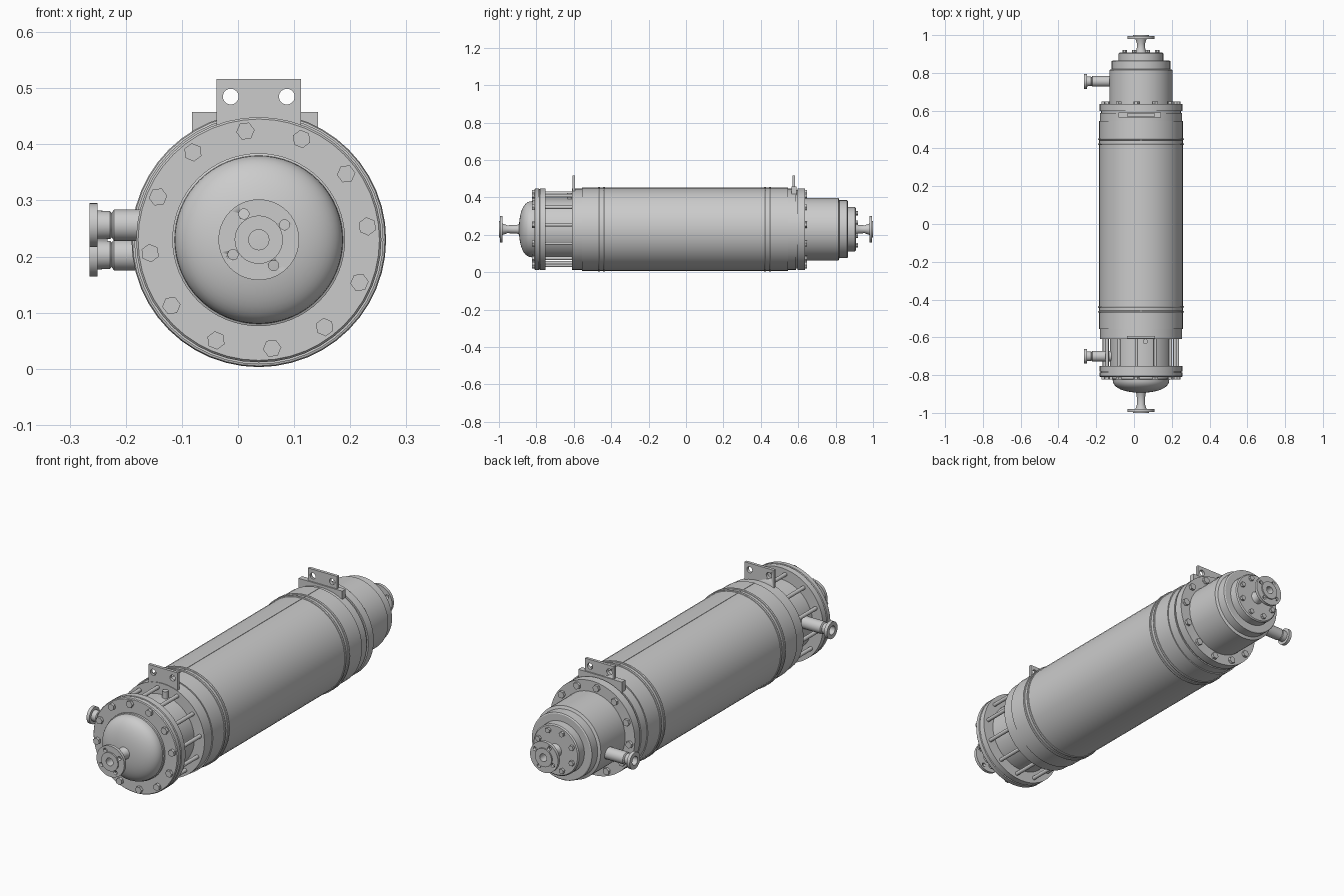
import bpy, bmesh
from math import sin, cos, pi, radians
from mathutils import Matrix, Vector

if "Cube" in bpy.data.objects:
    bpy.data.objects.remove(bpy.data.objects["Cube"])

CX, CZ = 0.037, 0.23          # main axis, running along y


def finish(name, bm, angle=30):
    bmesh.ops.recalc_face_normals(bm, faces=bm.faces)
    me = bpy.data.meshes.new(name)
    bm.to_mesh(me)
    bm.free()
    ob = bpy.data.objects.new(name, me)
    bpy.context.collection.objects.link(ob)
    bpy.ops.object.select_all(action='DESELECT')
    ob.select_set(True)
    bpy.context.view_layer.objects.active = ob
    bpy.ops.object.shade_smooth_by_angle(angle=radians(angle))
    return ob


def lathe(name, pts, segs=48, axis='Y', centre=(CX, 0, CZ), closed=False):
    """Revolve (radius, position) points about an axis; closed makes a tube."""
    bm = bmesh.new()
    rings = []
    for r, p in pts:
        ring = []
        for i in range(segs if r > 0 else 1):
            a = 2 * pi * i / segs
            u, v = r * cos(a), r * sin(a)
            co = {'Y': (u, p, v), 'X': (p, u, v), 'Z': (u, v, p)}[axis]
            ring.append(bm.verts.new(Vector(co) + Vector(centre)))
        rings.append(ring)
    pairs = list(zip(rings, rings[1:])) + ([(rings[-1], rings[0])] if closed else [])
    for a, b in pairs:
        for i in range(segs):
            j = (i + 1) % segs
            if len(a) == 1:
                bm.faces.new((a[0], b[j], b[i]))
            elif len(b) == 1:
                bm.faces.new((a[i], a[j], b[0]))
            else:
                bm.faces.new((a[i], a[j], b[j], b[i]))
    return finish(name, bm)


def studs(name, count, start, ring, radius, y0, y1, segs=6):
    """Ring of small prisms along y, used for bolts, rods and hole cutters."""
    bm = bmesh.new()
    for i in range(count):
        a = radians(start) + 2 * pi * i / count
        m = (Matrix.Translation((CX + ring * cos(a), (y0 + y1) / 2, CZ + ring * sin(a)))
             @ Matrix.Rotation(a, 4, 'Y').inverted() @ Matrix.Rotation(pi / 2, 4, 'X'))
        bmesh.ops.create_cone(bm, cap_ends=True, segments=segs, radius1=radius,
                              radius2=radius, depth=abs(y1 - y0), matrix=m)
    return finish(name, bm, 35)


def box(name, x0, x1, y0, y1, z0, z1):
    bm = bmesh.new()
    m = (Matrix.Translation(((x0 + x1) / 2, (y0 + y1) / 2, (z0 + z1) / 2))
         @ Matrix.Diagonal((x1 - x0, y1 - y0, z1 - z0, 1)))
    bmesh.ops.create_cube(bm, size=1, matrix=m)
    return finish(name, bm)


def cut(ob, cutter):
    mod = ob.modifiers.new("holes", 'BOOLEAN')
    mod.operation, mod.solver, mod.object = 'DIFFERENCE', 'EXACT', cutter
    bpy.context.view_layer.objects.active = ob
    bpy.ops.object.modifier_apply(modifier=mod.name)
    bpy.data.objects.remove(cutter, do_unlink=True)


# main shell with end collars
lathe("shell", [(0, -0.61), (0.217, -0.61), (0.217, -0.555), (0.222, -0.555),
                (0.222, 0.545), (0.217, 0.545), (0.217, 0.587), (0.211, 0.587),
                (0.211, 0.60), (0, 0.60)])
# paired bands around the shell
for end, yc in (("front", -0.452), ("rear", 0.436)):
    for k, d in enumerate((-0.013, 0.013)):
        y = yc + d
        lathe(f"{end}_band_{k + 1}", [(0.219, y - 0.007), (0.225, y - 0.005), (0.227, y),
                                      (0.225, y + 0.005), (0.219, y + 0.007)], closed=True)
# lengthwise seam on top
box("shell_seam", CX - 0.003, CX + 0.003, -0.555, 0.545, 0.44, 0.4535)

# front section: core, flange, tie rods, bolts
lathe("front_core", [(0, -0.77), (0.165, -0.77), (0.165, -0.60), (0, -0.60)])
lathe("front_flange", [(0, -0.81), (0.215, -0.81), (0.2185, -0.806), (0.2185, -0.787),
                       (0.214, -0.785), (0.214, -0.782), (0.2185, -0.78),
                       (0.2185, -0.752), (0, -0.752)])
studs("tie_rods", 12, 7, 0.195, 0.009, -0.76, -0.60, 16)
studs("front_bolts", 12, 7, 0.195, 0.0165, -0.823, -0.808)

# domed front cover with a small lip
dome = [(0, -0.893)]
for i in range(1, 15):
    t = i / 14 * pi / 2
    dome.append((0.15 * sin(t) ** 0.9, -0.822 - 0.071 * cos(t) ** 0.85 if i < 14 else -0.822))
lathe("front_dome", dome + [(0.154, -0.82), (0.154, -0.808), (0, -0.808)], 64)

# rear section: flange, drum, stepped head, bolts
lathe("rear_flange", [(0, 0.597), (0.2185, 0.597), (0.2185, 0.636), (0, 0.636)])
studs("rear_flange_bolts", 12, 7, 0.195, 0.0165, 0.634, 0.648)
lathe("rear_drum", [(0, 0.63), (0.168, 0.63), (0.168, 0.815), (0.155, 0.82),
                    (0.155, 0.862), (0.15, 0.865), (0, 0.865)])
lathe("rear_cap", [(0, 0.86), (0.118, 0.86), (0.118, 0.903), (0.113, 0.908), (0, 0.908)])
studs("rear_cap_bolts", 8, 22.5, 0.093, 0.0125, 0.906, 0.92)

# axial pipes with drilled flanges, front and rear
for name, s, root in (("front", -1, 0.88), ("rear", 1, 0.90)):
    pts = [(0.018, root), (0.034, root), (0.023, root + 0.022), (0.021, 0.955),
           (0.03, 0.98), (0.072, 0.98), (0.072, 0.994), (0.043, 0.994),
           (0.043, 1.0), (0.018, 1.0)]
    pipe = lathe(f"{name}_pipe", [(r, s * y) for r, y in pts], 40, closed=True)
    cut(pipe, studs("cutter", 4, 30, 0.053, 0.009, s * 0.97, s * 1.01, 20))

# side pipes on the left
for name, y, z in (("front", -0.70, 0.256), ("rear", 0.755, 0.203)):
    lathe(f"{name}_side_pipe",
          [(0.02, -0.265), (0.039, -0.265), (0.039, -0.25), (0.026, -0.25), (0.025, -0.228),
           (0.022, -0.225), (0.028, -0.221), (0.028, -0.09), (0.02, -0.09)],
          32, 'X', (0, y, z), closed=True)

# lifting lugs and the rear saddle bar
for name, y in (("front", -0.60), ("rear", 0.577)):
    lug = box(f"{name}_lug", -0.038, 0.112, y - 0.007, y + 0.007, 0.42, 0.516)
    for x in (-0.013, 0.087):
        cut(lug, lathe("cutter", [(0, y - 0.05), (0.014, y - 0.05), (0.014, y + 0.05),
                                  (0, y + 0.05)], 28, centre=(x, 0, 0.485)))
box("rear_saddle", -0.082, 0.143, 0.564, 0.59, 0.405, 0.458)

# small vent plug under the front lug
lathe("vent_plug", [(0, 0.38), (0.013, 0.38), (0.013, 0.425), (0, 0.425)], 16, 'Z',
      (0.06, -0.622, 0))
